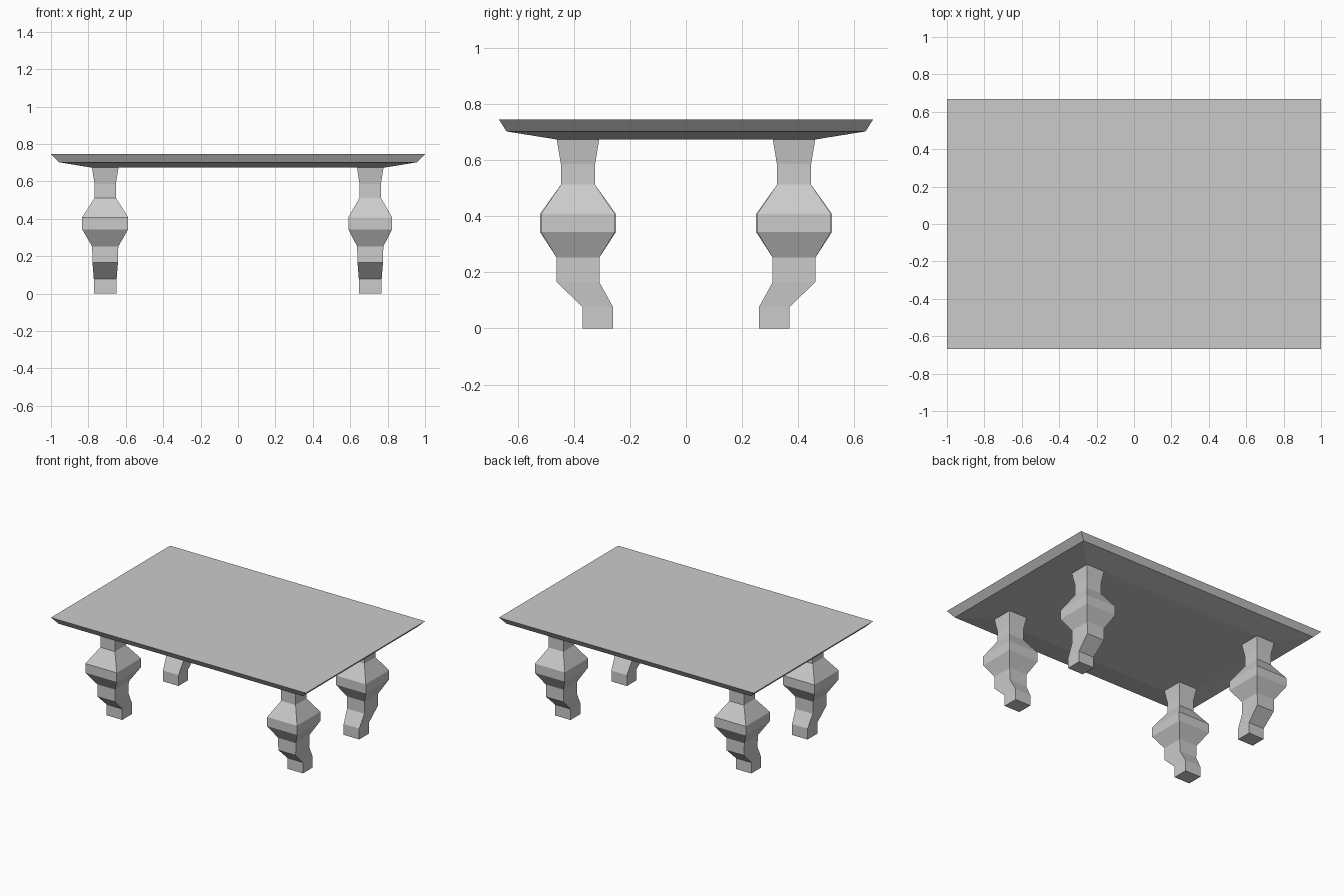
import bpy, bmesh

if "Cube" in bpy.data.objects:
    bpy.data.objects.remove(bpy.data.objects["Cube"])


def loft(name, rings):
    """Stack rectangles (z, x_min, x_max, y_min, y_max) into a closed solid."""
    bm = bmesh.new()
    loops = []
    for z, x0, x1, y0, y1 in rings:
        corners = ((x0, y0), (x1, y0), (x1, y1), (x0, y1))
        loops.append([bm.verts.new((x, y, z)) for x, y in corners])
    for a, b in zip(loops, loops[1:]):
        for i in range(4):
            j = (i + 1) % 4
            bm.faces.new((a[i], a[j], b[j], b[i]))
    bm.faces.new(loops[0][::-1])
    bm.faces.new(loops[-1])
    bmesh.ops.recalc_face_normals(bm, faces=bm.faces)
    mesh = bpy.data.meshes.new(name)
    bm.to_mesh(mesh)
    bm.free()
    obj = bpy.data.objects.new(name, mesh)
    bpy.context.collection.objects.link(obj)
    return obj


# Table top with shallow underside slope and bevelled rim
loft("table_top", [(z, -x, x, -y, y) for z, x, y in (
    (0.673, 0.78, 0.46), (0.702, 0.957, 0.64), (0.745, 1.0, 0.667))])

# Leg profile: height, half width in x, y centre, half width in y
FOOT = [(0.0, 0.061, -0.315, 0.0545), (0.077, 0.061, -0.315, 0.0545),
        (0.165, 0.068, -0.385, 0.076), (0.252, 0.070, -0.385, 0.076)]
NECK = [(0.512, 0.057, -0.385, 0.061), (0.585, 0.057, -0.385, 0.061),
        (0.675, 0.071, -0.385, 0.076)]

# Front legs mirrored to the back; the left pair has a slightly fuller belly
for side, cx, bx, by in (("left", -0.71, 0.123, 0.135),
                         ("right", 0.707, 0.117, 0.131)):
    belly = [(0.343, bx, -0.385, by), (0.408, bx, -0.385, by)]
    rings = [(z, cx - hx, cx + hx, cy - hy, cy + hy)
             for z, hx, cy, hy in FOOT + belly + NECK]
    legs = loft(side + "_legs", rings)
    mirror = legs.modifiers.new("front_to_back", 'MIRROR')
    mirror.use_axis = (False, True, False)
